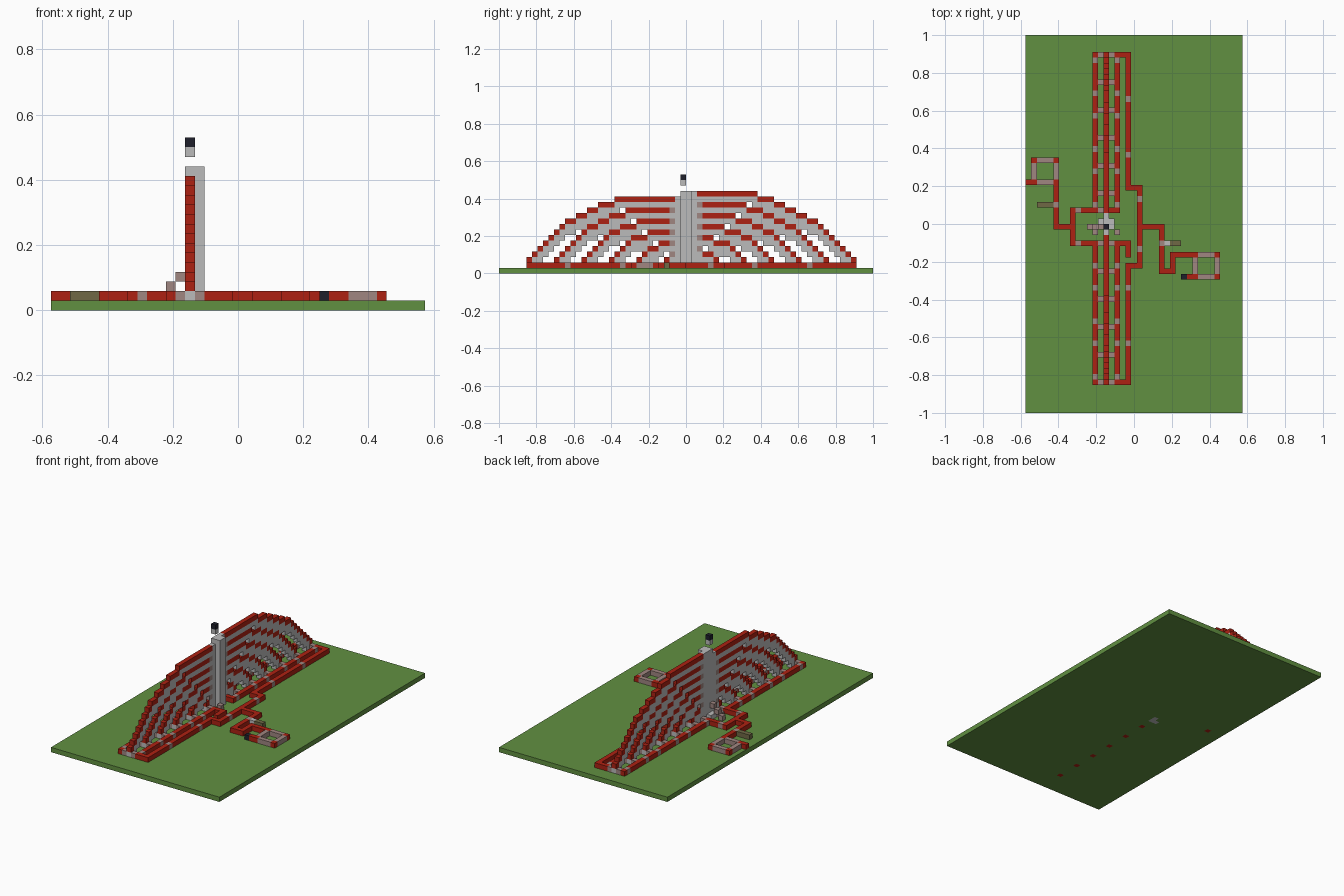
import bpy
import bmesh
from mathutils import Vector

V = 2 / 68  # edge of one block

cube = bpy.data.objects.get("Cube")
if cube:
    bpy.data.objects.remove(cube)

COLOURS = {
    "grass_green": (0.12, 0.28, 0.053),
    "wire_red": (0.42, 0.015, 0.006),
    "stone_grey": (0.5, 0.5, 0.5),
    "warm_grey": (0.35, 0.24, 0.22),
    "lamp_black": (0.013, 0.014, 0.024),
    "lever_olive": (0.16, 0.14, 0.06),
}
GREEN, RED, STONE, WARM, BLACK, OLIVE = range(len(COLOURS))
materials = []
for name, rgb in COLOURS.items():
    mat = bpy.data.materials.new(name)
    mat.use_nodes = True
    mat.diffuse_color = (*rgb, 1)
    shader = mat.node_tree.nodes["Principled BSDF"]
    shader.inputs["Base Color"].default_value = (*rgb, 1)
    shader.inputs["Roughness"].default_value = 0.9
    materials.append(mat)

AXES = [Vector(a) for a in ((1, 0, 0), (0, 1, 0), (0, 0, 1))]


def build(name, cells):
    """Turn {(column, row, layer): colour} into one object with only outer faces."""
    bm = bmesh.new()
    verts = {}

    def corner(p):
        key = tuple(round(c * 2) for c in p)
        if key not in verts:
            verts[key] = bm.verts.new((p.x * V, (p.y - 33.5) * V, (p.z + 0.5) * V))
        return verts[key]

    for cell, colour in cells.items():
        centre = Vector(cell)
        for k, axis in enumerate(AXES):
            u, w = AXES[(k + 1) % 3] / 2, AXES[(k + 2) % 3] / 2
            for sign in (1, -1):
                if tuple(int(c) for c in centre + axis * sign) in cells:
                    continue
                mid = centre + axis * sign / 2
                ring = [mid - u - w, mid + u - w, mid + u + w, mid - u + w]
                face = bm.faces.new([corner(p) for p in ring[::sign]])
                face.material_index = colour
    mesh = bpy.data.meshes.new(name)
    bm.to_mesh(mesh)
    bm.free()
    for mat in materials:
        mesh.materials.append(mat)
    obj = bpy.data.objects.new(name, mesh)
    bpy.context.collection.objects.link(obj)
    return obj


def line(cells, start, end, colour=RED, layer=1):
    """Straight run of blocks along x or y."""
    (x0, y0), (x1, y1) = start, end
    for x in range(min(x0, x1), max(x0, x1) + 1):
        for y in range(min(y0, y1), max(y0, y1) + 1):
            cells[x, y, layer] = colour


def path(cells, *points):
    for a, b in zip(points, points[1:]):
        line(cells, a, b)


# Wide lawn slab with the few blocks sunk into it
ground = {(x, y, 0): GREEN for x in range(-19, 20) for y in range(68)}
for k in range(6):
    ground[-5, 5 + 5 * k, 0] = RED
ground[-16, 37, 0] = RED
line(ground, (-6, 33), (-5, 33), STONE, 0)
ground[-5, 34, 0] = STONE
build("ground_slab", ground)


# Nested stepped ribs: red wire on grey supports, in one upright plane
def rib(cells, start, inward, top, run, tower_row):
    rise = top - 2
    extra = run - rise
    steps = [1] * rise
    for e in range(extra - 1):
        steps[-1 - e] += 1
    if extra > 0:
        steps[-1] += 1
    heights = []
    for i, width in enumerate(steps):
        heights += [i + 2] * width
    slope = len(heights)
    heights += [top] * (abs(tower_row - start) + 1 - slope)
    for d, h in enumerate(heights):
        y = start + inward * d
        cells[-5, y, h] = RED
        for drop in (1, 2):
            if h - drop >= 1 and (drop == 1 or d <= slope):
                cells.setdefault((-5, y, h - drop), STONE)


for side, start, inward, top, run, end in (
        ("front", 5, 1, 13, 16, 31), ("back", 64, -1, 14, 18, 36)):
    cells = {}
    for k in range(6):
        rib(cells, start + inward * 5 * k, inward, top - 2 * k, run - 3 * k, end)
        if k:
            cells[-5, end, top - 2 * k] = WARM
    build(side + "_ribs", cells)

# Central tower with small stair and floating lamp
tower = {}
for z in range(1, 15):
    for y in (33, 34):
        tower[-4, y, z] = STONE
        tower[-5, y, z] = STONE
    tower[-5, 35, z] = STONE
    if z < 14:
        tower[-5, 32, z] = STONE
build("central_tower", tower)
build("tower_stair", {(-8, 33, 1): WARM, (-7, 33, 2): WARM, (-6, 33, 3): WARM,
                      (-6, 33, 1): STONE, (-6, 34, 1): STONE})
build("tower_lamp", {(-5, 33, 16): STONE, (-5, 33, 17): BLACK})

# Ground wiring beside the ribs
rails = {}
for x in (-7, -3):
    line(rails, (x, 5), (x, 30))
    line(rails, (x, 36), (x, 64))
path(rails, (-3, 64), (-1, 64), (-1, 40), (1, 40), (1, 26), (-1, 26), (-1, 5), (-3, 5))
path(rails, (-3, 36), (-11, 36), (-11, 30), (-1, 30), (-1, 28))
for first, step in ((5, 5), (64, -5)):
    for k in range(6):
        y = first + step * k
        rails[-6, y, 1] = WARM
        rails[-4, y, 1] = WARM
        for x in (-7, -3):
            rails[x, y + (step // 5) * (2 if k % 2 else 1), 1] = WARM
        if k in (1, 3):
            rails[-1, y + step // 2, 1] = WARM
for x in (-10, -6):
    rails[x, 30, 1] = WARM
    rails[x, 36, 1] = WARM
rails[1, 38, 1] = WARM
rails[1, 29, 1] = WARM
build("ground_rails", rails)


# Square loops: red corners with grey sides
def loop(cells, x, y):
    for a, b in (((0, 0), (4, 0)), ((0, 4), (4, 4)), ((0, 0), (0, 4)), ((4, 0), (4, 4))):
        line(cells, (x + a[0], y + a[1]), (x + b[0], y + b[1]), WARM)
    for dx in (0, 4):
        for dy in (0, 4):
            cells[x + dx, y + dy, 1] = RED


right_loop = {}
path(right_loop, (-12, 33), (-14, 33), (-14, 41))
loop(right_loop, -18, 41)
right_loop[-19, 41, 1] = RED
right_loop[-14, 37, 1] = WARM
line(right_loop, (-17, 37), (-15, 37), OLIVE)
build("right_loop", right_loop)

left_loop = {}
path(left_loop, (2, 33), (5, 33), (5, 25), (7, 25), (7, 28), (10, 28))
loop(left_loop, 11, 24)
left_loop[10, 24, 1] = RED
left_loop[9, 24, 1] = BLACK
left_loop[5, 30, 1] = WARM
left_loop[6, 30, 1] = STONE
line(left_loop, (7, 30), (8, 30), OLIVE)
build("left_loop", left_loop)
